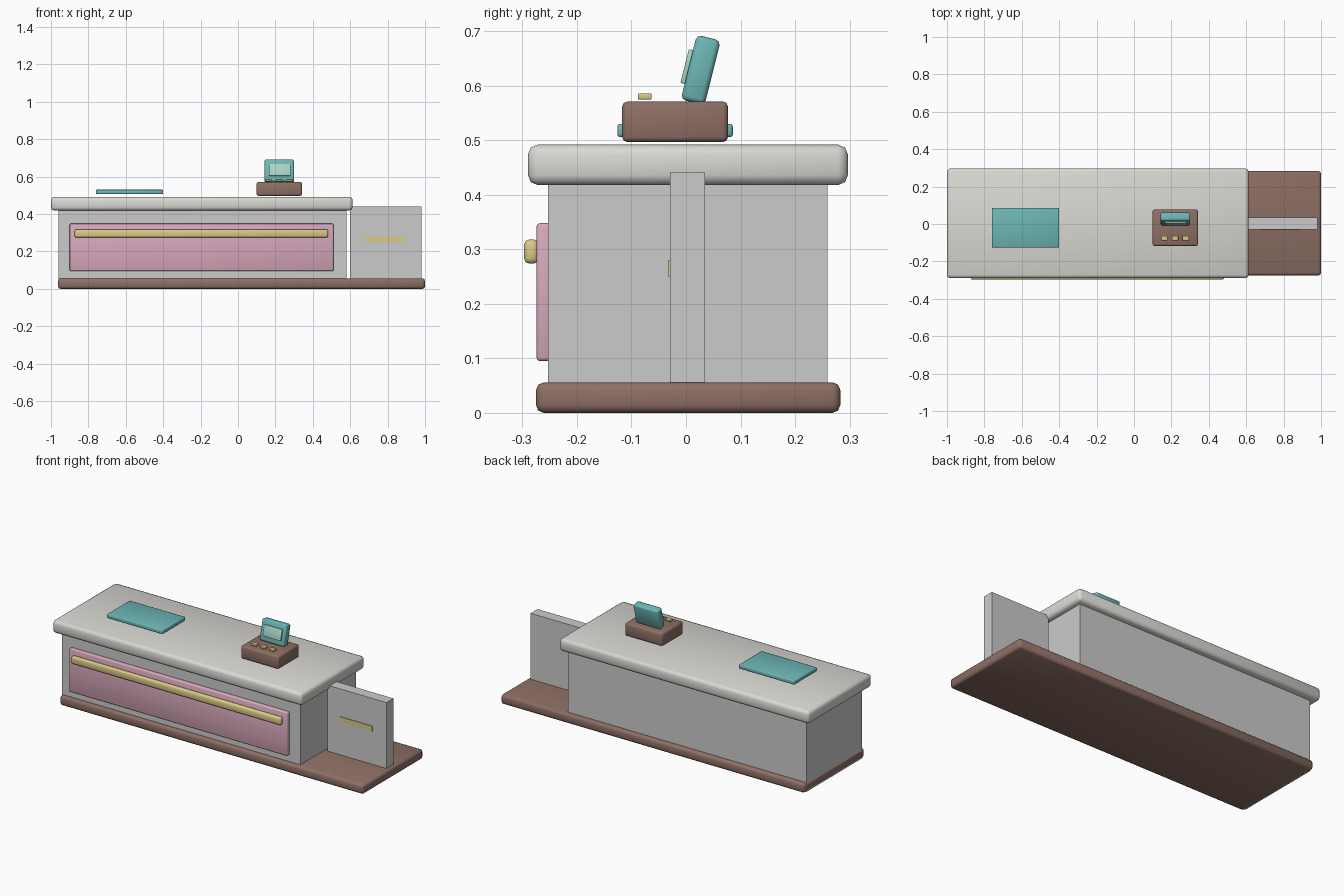
import bpy
from math import radians, sin, cos

if "Cube" in bpy.data.objects:
    bpy.data.objects.remove(bpy.data.objects["Cube"])


def material(name, rgb):
    m = bpy.data.materials.new(name)
    m.diffuse_color = (*rgb, 1)
    m.use_nodes = True
    m.node_tree.nodes["Principled BSDF"].inputs["Base Color"].default_value = m.diffuse_color
    return m


BROWN = material("brown", (0.27, 0.16, 0.13))
STONE = material("stone", (0.70, 0.69, 0.65))
PINK = material("pink", (0.69, 0.40, 0.51))
GOLD = material("gold", (0.70, 0.59, 0.24))
TEAL = material("teal", (0.15, 0.47, 0.46))
GLASS = material("pale_green", (0.40, 0.68, 0.58))


def box(name, x, y, z, mat=None, bevel=0.0, segments=2, tilt=0.0):
    """Box from (min, max) ranges, optionally bevelled and leaned back about its centre."""
    centre = [(a + b) / 2 for a, b in (x, y, z)]
    bpy.ops.mesh.primitive_cube_add(size=1, location=centre)
    o = bpy.context.object
    o.name = name
    o.scale = [b - a for a, b in (x, y, z)]
    bpy.ops.object.transform_apply(location=False, rotation=False, scale=True)
    o.rotation_euler.x = -tilt
    if mat:
        o.data.materials.append(mat)
    if bevel:
        mod = o.modifiers.new("bevel", 'BEVEL')
        mod.width = bevel
        mod.segments = segments
        bpy.ops.object.modifier_apply(modifier="bevel")
        bpy.ops.object.shade_smooth_by_angle(angle=radians(50))
    return o


# Counter: plinth, cabinet and worktop
box("plinth", (-0.962, 1.0), (-0.275, 0.283), (0, 0.056), BROWN, 0.014)
box("cabinet_body", (-0.96, 0.58), (-0.253, 0.26), (0.002, 0.43))
box("worktop", (-1.0, 0.613), (-0.290, 0.297), (0.418, 0.492), STONE, 0.018)

# Front panel with long rail
box("front_panel", (-0.90, 0.51), (-0.274, -0.245), (0.095, 0.348), PINK, 0.006)
box("front_rail", (-0.873, 0.482), (-0.297, -0.270), (0.274, 0.318), GOLD, 0.009)

# Side gate with push bar
box("gate", (0.60, 0.98), (-0.029, 0.035), (0.05, 0.441))
box("gate_bar", (0.68, 0.89), (-0.033, -0.025), (0.25, 0.28), GOLD)

# Mat on the worktop
box("counter_mat", (-0.76, -0.40), (-0.126, 0.086), (0.506, 0.53), TEAL, 0.005)

# Register: base, leaning display and keys
box("register_base", (0.10, 0.342), (-0.117, 0.077), (0.497, 0.571), BROWN, 0.009)
tilt = radians(14)
cy, cz = 0.027, 0.629
box("register_display", (0.142, 0.30), (cy - 0.0225, cy + 0.0225),
    (cz - 0.061, cz + 0.061), TEAL, 0.009, tilt=tilt)
# Screen sits on the display's front face
d = 0.0255
sy, sz = cy - d * cos(tilt), cz + d * sin(tilt)
box("register_screen", (0.165, 0.282), (sy - 0.005, sy + 0.005),
    (sz - 0.032, sz + 0.032), GLASS, 0.002, tilt=tilt)
for i in range(3):
    x = 0.163 + i * 0.057
    box(f"register_key_{i + 1}", (x - 0.017, x + 0.017), (-0.088, -0.063),
        (0.575, 0.586), GOLD, 0.002)
